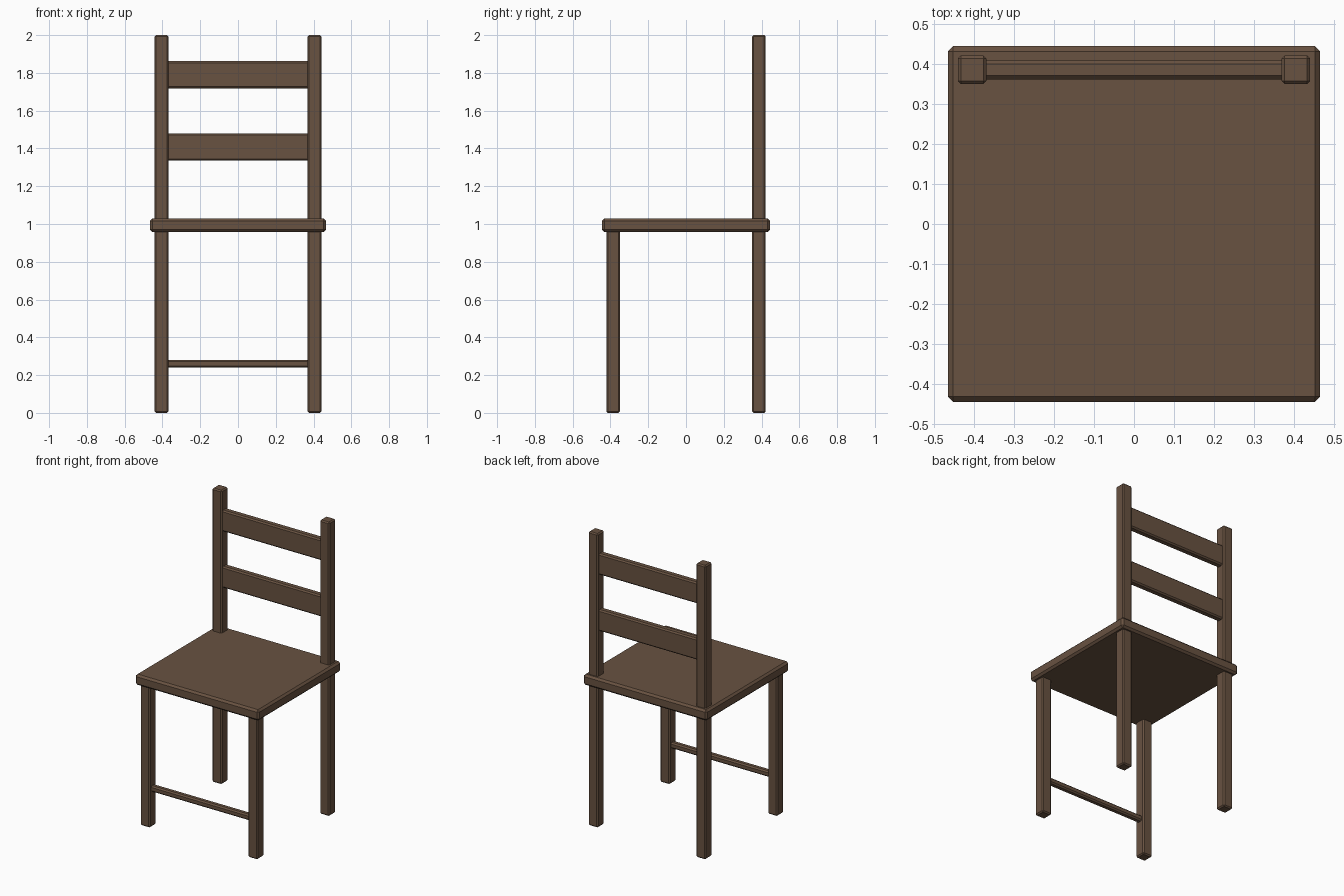
import bpy, bmesh

if "Cube" in bpy.data.objects:
    bpy.data.objects.remove(bpy.data.objects["Cube"])

wood = bpy.data.materials.new("brown_wood")
wood.diffuse_color = (0.14, 0.085, 0.053, 1)
wood.use_nodes = True
wood.node_tree.nodes["Principled BSDF"].inputs["Base Color"].default_value = wood.diffuse_color


def box(name, x, y, z, chamfer):
    """Chamfered box from (min, max) ranges."""
    bm = bmesh.new()
    bmesh.ops.create_cube(bm, size=1)
    for v in bm.verts:
        v.co = [(r[0] + r[1]) / 2 + c * (r[1] - r[0]) for r, c in zip((x, y, z), v.co)]
    bmesh.ops.bevel(bm, geom=bm.edges[:], offset=chamfer, segments=1,
                    affect='EDGES', profile=0.5)
    mesh = bpy.data.meshes.new(name)
    bm.to_mesh(mesh)
    bm.free()
    mesh.materials.append(wood)
    ob = bpy.data.objects.new(name, mesh)
    bpy.context.collection.objects.link(ob)
    return ob


# Seat board
box("seat", (-0.466, 0.466), (-0.445, 0.445), (0.957, 1.03), 0.013)

# Short front legs and tall back posts
for side, s in (("left", -1), ("right", 1)):
    x = sorted((s * 0.369, s * 0.441))
    box("front_leg_" + side, x, (-0.422, -0.35), (0, 0.965), 0.008)
    box("back_post_" + side, x, (0.35, 0.422), (0, 2.0), 0.008)

# Backrest slats between the posts
for name, z in (("lower_slat", (1.335, 1.48)), ("upper_slat", (1.718, 1.862))):
    box(name, (-0.38, 0.38), (0.362, 0.409), z, 0.009)

# Front stretcher
box("front_stretcher", (-0.38, 0.38), (-0.406, -0.366), (0.24, 0.28), 0.009)
